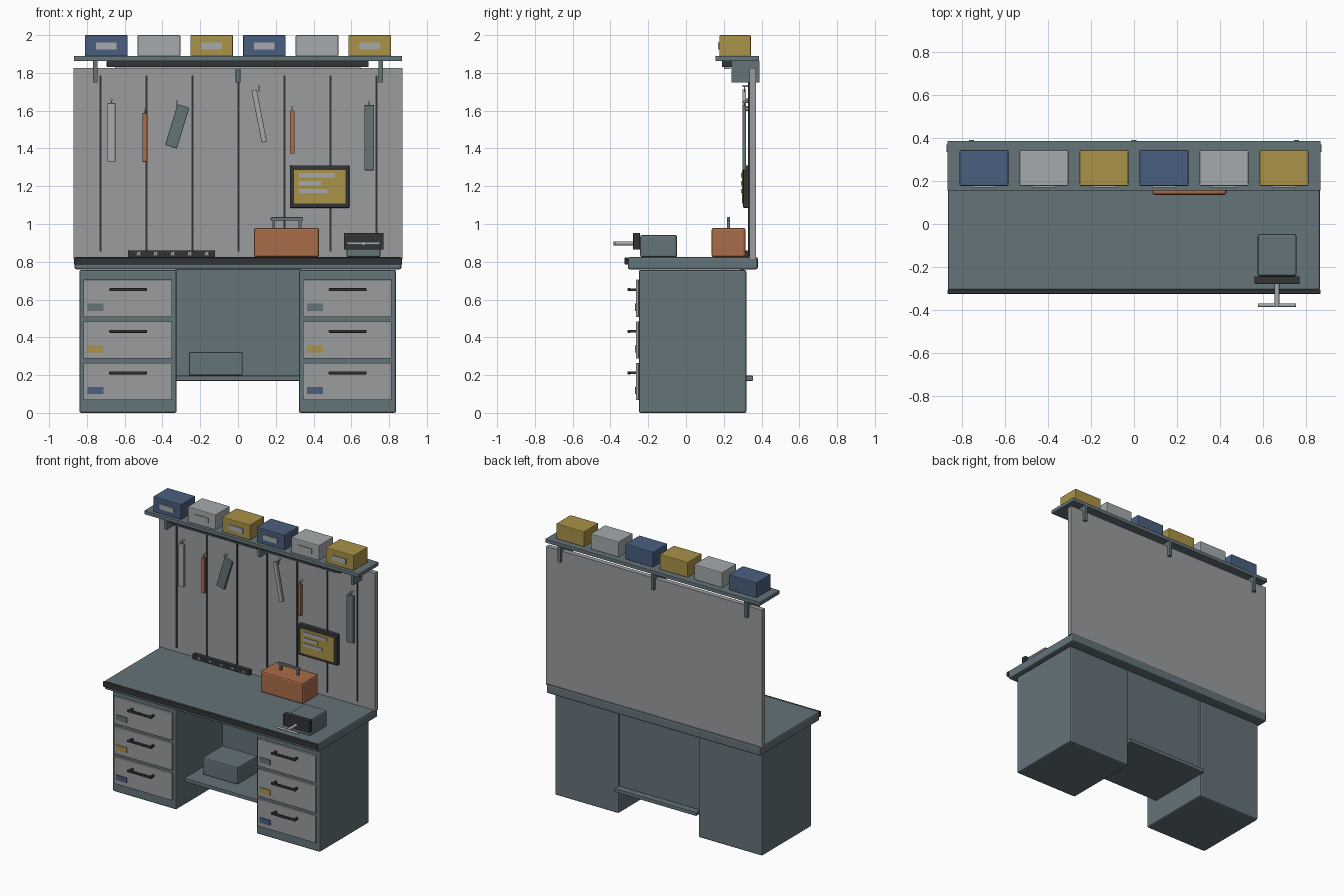
import bpy
import bmesh
from math import radians
from mathutils import Matrix, Vector

cube = bpy.data.objects.get("Cube")
if cube:
    bpy.data.objects.remove(cube, do_unlink=True)


def material(name, srgb):
    rgb = [(c / 255 / 12.92) if c < 11 else ((c / 255 + 0.055) / 1.055) ** 2.4 for c in srgb]
    m = bpy.data.materials.new(name)
    m.use_nodes = True
    m.diffuse_color = (*rgb, 1)
    m.node_tree.nodes["Principled BSDF"].inputs["Base Color"].default_value = (*rgb, 1)
    return m


TEAL = material("slate teal", (100, 115, 121))
GREY = material("panel grey", (155, 156, 157))
STEEL = material("light steel", (166, 170, 172))
DARK = material("charcoal", (50, 52, 54))
ORANGE = material("burnt orange", (170, 108, 72))
YELLOW = material("mustard", (170, 146, 72))
BLUE = material("denim blue", (74, 95, 126))


def finish(name, bm, mat, bevel=0):
    mesh = bpy.data.meshes.new(name)
    bm.to_mesh(mesh)
    bm.free()
    mesh.materials.append(mat)
    obj = bpy.data.objects.new(name, mesh)
    bpy.context.collection.objects.link(obj)
    if bevel:
        mod = obj.modifiers.new("soft edges", "BEVEL")
        mod.width = bevel
        mod.segments = 2
    return obj


def box(name, x, y, z, mat, bevel=0, tilt=0):
    """Box from (min, max) pairs; tilt leans the top towards +x in degrees."""
    lo, hi = Vector((x[0], y[0], z[0])), Vector((x[1], y[1], z[1]))
    bm = bmesh.new()
    bmesh.ops.create_cube(bm, size=1, matrix=Matrix.Diagonal((*(hi - lo), 1)))
    obj = finish(name, bm, mat, bevel)
    obj.location = (lo + hi) / 2
    obj.rotation_euler.y = radians(tilt)
    return obj


def rod(name, start, end, radius, mat, sides=12):
    a, b = Vector(start), Vector(end)
    turn = (b - a).to_track_quat("Z", "Y").to_matrix().to_4x4()
    bm = bmesh.new()
    bmesh.ops.create_cone(bm, cap_ends=True, segments=sides, radius1=radius,
                          radius2=radius, depth=(b - a).length,
                          matrix=Matrix.Translation((a + b) / 2) @ turn)
    obj = finish(name, bm, mat)
    for p in obj.data.polygons:
        p.use_smooth = len(p.vertices) == 4
    return obj


def around(c, size):
    return (c - size / 2, c + size / 2)


# Worktop
box("worktop", (-0.865, 0.865), (-0.308, 0.38), (0.76, 0.825), TEAL, 0.01)
box("worktop_edge_strip", (-0.868, 0.868), (-0.325, -0.305), (0.785, 0.822), DARK, 0.004)

# Drawer pedestals
for side, cx in (("right", -0.582), ("left", 0.58)):
    box(side + "_pedestal", around(cx, 0.515), (-0.25, 0.32), (0, 0.757), TEAL, 0.01)
    for i, tag in enumerate((BLUE, YELLOW, TEAL)):
        z = 0.166 + i * 0.22
        name = f"{side}_drawer_{i + 1}"
        box(name, around(cx - 0.002, 0.47), (-0.266, -0.249), around(z, 0.198), GREY, 0.004)
        box(name + "_label", around(cx - 0.173, 0.085), (-0.271, -0.265), around(z - 0.047, 0.038), tag)
        box(name + "_handle", around(cx, 0.2), (-0.31, -0.294), around(z + 0.046, 0.016), DARK, 0.004)
        for s in (-1, 1):
            box(name + "_handle_post", around(cx + s * 0.085, 0.014), (-0.298, -0.264),
                around(z + 0.046, 0.012), DARK)

# Knee space
box("knee_back_panel", (-0.33, 0.33), (0.285, 0.308), (0.175, 0.765), TEAL)
box("lower_shelf", (-0.33, 0.33), (-0.155, 0.355), (0.17, 0.197), TEAL, 0.003)
box("storage_box", (-0.26, 0.025), (-0.04, 0.19), (0.197, 0.322), TEAL, 0.008)

# Wall panel with seams
box("wall_panel", (-0.872, 0.872), (0.335, 0.37), (0.815, 1.827), GREY)
for i in range(7):
    box("panel_seam", around((i - 3) * 0.2435 + 0.002, 0.011), (0.329, 0.336), (0.855, 1.787), DARK)

# Top shelf, brackets and lamp
box("top_shelf", (-0.868, 0.868), (0.155, 0.387), (1.862, 1.889), TEAL, 0.003)
for x in (-0.755, 0, 0.755):
    box("shelf_bracket", around(x, 0.024), (0.24, 0.39), (1.748, 1.864), TEAL, 0.002)
box("lamp_housing", (-0.695, 0.692), (0.19, 0.245), (1.83, 1.863), DARK, 0.004)
box("lamp_diffuser", (-0.652, 0.648), (0.2, 0.235), (1.82, 1.831), STEEL)

# Shelf bins
for i in range(6):
    x = (i - 2.5) * 0.279
    box("bin", around(x, 0.226), (0.177, 0.343), (1.888, 2.0), (BLUE, STEEL, YELLOW)[i % 3], 0.005)
    box("bin_label", around(x, 0.11), (0.17, 0.178), (1.924, 1.961), STEEL)

# Hanging tools: centre x, centre z, width, length, tilt, colour
tools = (
    (-0.67, 1.485, 0.042, 0.31, 0, STEEL),
    (-0.493, 1.458, 0.026, 0.258, 0, ORANGE),
    (-0.322, 1.517, 0.065, 0.226, 17, TEAL),
    (0.112, 1.572, 0.028, 0.28, -11, STEEL),
    (0.287, 1.487, 0.024, 0.23, 0, ORANGE),
    (0.695, 1.457, 0.052, 0.345, 0, TEAL),
)
for x, z, width, length, tilt, mat in tools:
    box("hanging_tool", around(x, width), (0.298, 0.318), around(z, length), mat, 0.003, tilt)
    top = z + length / 2 + 0.018
    rod("tool_hook", (x, 0.3, top), (x, 0.338, top), 0.006, STEEL, 8)
    box("hook_drop", around(x, 0.006), (0.306, 0.312), (top - 0.03, top), STEEL)

# Notice board
box("notice_frame", (0.275, 0.59), (0.303, 0.335), (1.085, 1.31), DARK, 0.005)
box("notice_sheet", (0.297, 0.568), (0.296, 0.304), (1.108, 1.287), YELLOW)
for z, end in ((1.258, 0.512), (1.216, 0.44), (1.175, 0.475)):
    box("notice_line", (0.322, end), (0.291, 0.297), around(z, 0.022), STEEL)

# Power strip
box("power_strip", (-0.582, -0.122), (0.305, 0.335), (0.824, 0.86), DARK, 0.003)
for i in range(5):
    for tilt in (-45, 45):
        box("power_socket", around(-0.526 + i * 0.09, 0.024), (0.301, 0.306),
            around(0.843, 0.006), STEEL, 0, tilt)

# Toolbox with handle
box("toolbox", (0.085, 0.43), (0.135, 0.315), (0.824, 0.98), ORANGE, 0.012)
box("toolbox_handle", (0.173, 0.345), (0.216, 0.234), (1.018, 1.036), TEAL, 0.004)
for x in (0.19, 0.328):
    box("toolbox_handle_post", around(x, 0.014), (0.218, 0.232), (0.975, 1.022), TEAL)

# Bench vise
box("vise_body", (0.575, 0.755), (-0.243, -0.047), (0.824, 0.942), TEAL, 0.01)
box("vise_jaw", (0.56, 0.77), (-0.28, -0.243), (0.865, 0.952), DARK, 0.003)
rod("vise_screw", (0.665, -0.385, 0.897), (0.665, -0.278, 0.897), 0.011, STEEL)
rod("vise_handle", (0.577, -0.378, 0.897), (0.753, -0.378, 0.897), 0.008, STEEL)
